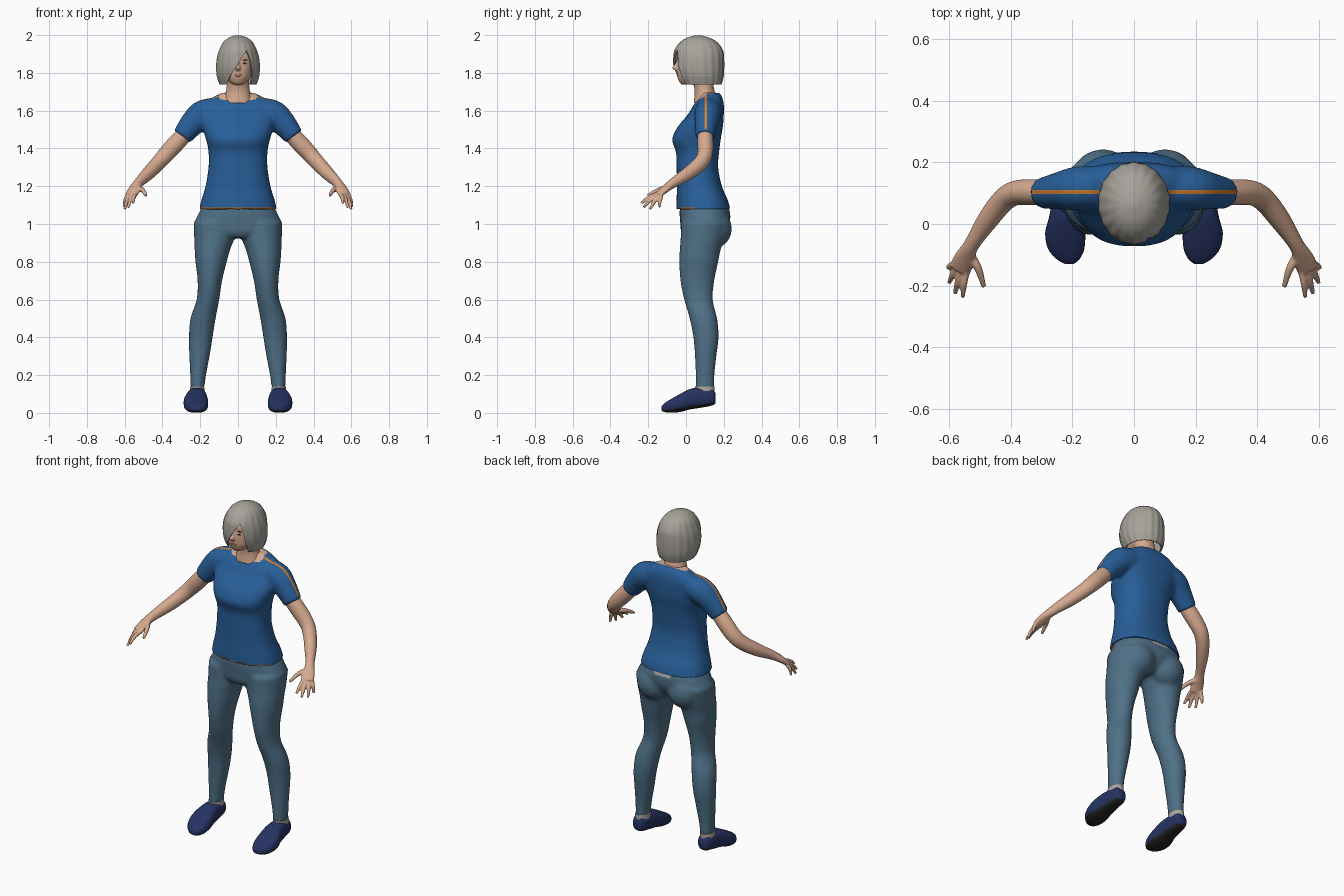
import bpy, bmesh, math
from mathutils import Vector, Matrix

if "Cube" in bpy.data.objects:
    bpy.data.objects.remove(bpy.data.objects["Cube"])


def mat(name, r, g, b):
    m = bpy.data.materials.new(name)
    m.diffuse_color = [(c / 255) ** 2.2 for c in (r, g, b)] + [1]
    m.use_nodes = True
    m.node_tree.nodes["Principled BSDF"].inputs["Base Color"].default_value = m.diffuse_color
    return m


SKIN = mat("skin", 212, 168, 142)
BLUE = mat("shirt blue", 44, 95, 152)
ORANGE = mat("orange trim", 205, 125, 50)
PANTS = mat("slate trousers", 80, 112, 134)
NAVY = mat("navy shoe", 42, 54, 98)
DARK = mat("dark sole", 40, 40, 36)
HAIR = mat("grey hair", 165, 161, 153)
PALE = mat("pale cloth", 172, 165, 158)
BROWN = mat("brow brown", 75, 55, 48)
LIP = mat("lip", 178, 118, 104)


def smooth_rows(rows, k=4):
    """Catmull-Rom interpolation of a table of sections."""
    out, n = [], len(rows)
    for i in range(n - 1):
        p0, p1, p2, p3 = (rows[max(0, min(n - 1, j))] for j in (i - 1, i, i + 1, i + 2))
        for s in range(k):
            t = s / k
            out.append([0.5 * (2 * b + (c - a) * t + (2 * a - 5 * b + 4 * c - d) * t * t
                               + (3 * b - a - 3 * c + d) * t ** 3)
                        for a, b, c, d in zip(p0, p1, p2, p3)])
    return out + [list(rows[-1])]


def loft(bm, rows, axis=None, sx=1, n=28, p=2.0):
    """Closed loft; a row is x, y, z and two radii. No axis: follow the path."""
    rows = smooth_rows(rows)
    pts = [Vector(r[:3]) for r in rows]
    rings = []
    for i, r in enumerate(rows):
        if axis == 'Z':
            u, v = Vector((1, 0, 0)), Vector((0, 1, 0))
        elif axis == 'Y':
            u, v = Vector((1, 0, 0)), Vector((0, 0, 1))
        else:
            t = (pts[min(i + 1, len(pts) - 1)] - pts[max(i - 1, 0)]).normalized()
            u = t.cross(Vector((0, 0, 1))).normalized()
            v = u.cross(t)
        ring = []
        for j in range(n):
            a = 2 * math.pi * j / n
            c, s = math.cos(a), math.sin(a)
            q = (pts[i] + u * r[3] * math.copysign(abs(c) ** (2 / p), c)
                 + v * r[4] * math.copysign(abs(s) ** (2 / p), s))
            ring.append(bm.verts.new((q.x * sx, q.y, q.z)))
        rings.append(ring)
    for a, b in zip(rings, rings[1:]):
        for j in range(n):
            bm.faces.new((a[j], a[(j + 1) % n], b[(j + 1) % n], b[j]))
    bm.faces.new(rings[0])
    bm.faces.new(rings[-1])


def ball(bm, loc, size):
    bmesh.ops.create_uvsphere(bm, u_segments=20, v_segments=12, radius=1,
                              matrix=Matrix.Translation(loc) @ Matrix.Diagonal((*size, 1)))


def make(name, bm, mats, voxel=0, relax=3, cuts=(), rule=None, thick=0):
    """Finish a part: fuse it, cut colour borders, colour faces by rule."""
    bmesh.ops.recalc_face_normals(bm, faces=bm.faces)
    me = bpy.data.meshes.new(name)
    bm.to_mesh(me)
    bm.free()
    ob = bpy.data.objects.new(name, me)
    bpy.context.collection.objects.link(ob)
    if voxel:
        m = ob.modifiers.new("fuse", 'REMESH')
        m.mode, m.voxel_size = 'VOXEL', voxel
        m = ob.modifiers.new("relax", 'SMOOTH')
        m.factor, m.iterations = 0.5, relax
    if thick:
        m = ob.modifiers.new("thickness", 'SOLIDIFY')
        m.thickness, m.offset = thick, -1
    if ob.modifiers:
        me = bpy.data.meshes.new_from_object(
            ob.evaluated_get(bpy.context.evaluated_depsgraph_get()))
        ob.modifiers.clear()
        ob.data = me
    me.materials.clear()
    for m in mats:
        me.materials.append(m)
    bm = bmesh.new()
    bm.from_mesh(me)
    for co, no in cuts:
        bmesh.ops.bisect_plane(bm, geom=bm.verts[:] + bm.edges[:] + bm.faces[:],
                               plane_co=co, plane_no=no, dist=1e-5)
    bm.normal_update()
    for f in bm.faces:
        f.smooth = True
        f.material_index = rule(f.calc_center_median(), f.normal) if rule else 0
    bm.to_mesh(me)
    bm.free()
    me.set_sharp_from_angle(angle=math.radians(50))
    return ob


# Shirt: torso and sleeves fused, with neckline, shoulder stripe and hem
bm = bmesh.new()
loft(bm, [(0, .092, 1.078, .206, .143), (0, .085, 1.13, .193, .135), (0, .071, 1.2, .172, .119),
          (0, .06, 1.3, .156, .11), (0, .061, 1.38, .156, .114), (0, .055, 1.435, .166, .127),
          (0, .06, 1.47, .176, .127), (0, .078, 1.52, .19, .118), (0, .105, 1.58, .2, .095),
          (0, .12, 1.63, .19, .08), (0, .132, 1.67, .135, .06), (0, .13, 1.695, .085, .047)],
     'Z', n=40, p=2.4)
for s in (1, -1):
    loft(bm, [(.12, .12, 1.6, .07, .07), (.19, .115, 1.578, .07, .076), (.245, .107, 1.527, .06, .066),
              (.297, .1, 1.462, .05, .053)], sx=s)
slope = Vector((0, -.05, .12)).normalized()
neck_at = Vector((0, .05, 1.65))


def shirt_rule(c, nrm):
    if (c - neck_at).dot(slope) > 0 and abs(c.x) < .1:
        return 2
    if .097 < c.y < .111 and c.z > 1.49 and abs(c.x) > .11 and nrm.z > .25:
        return 1
    return 1 if c.z < 1.087 and c.y < .05 else 0


make("shirt", bm, [BLUE, ORANGE, SKIN], .01, 3,
     [(neck_at, slope), ((0, .097, 0), (0, 1, 0)), ((0, .111, 0), (0, 1, 0)),
      ((0, 0, 1.087), (0, 0, 1))], shirt_rule)

# Trousers: pelvis, seat and legs fused
bm = bmesh.new()
loft(bm, [(0, .093, 1.11, .18, .122), (0, .1, 1.06, .207, .134), (0, .1, 1.0, .23, .13),
          (0, .09, .955, .2, .115), (0, .085, .925, .12, .09)], 'Z', n=40, p=2.2)
for s in (1, -1):
    ball(bm, (s * .1, .155, .975), (.1, .088, .1))
    loft(bm, [(.122, .1, 1.01, .112, .125), (.126, .088, .92, .106, .117), (.135, .076, .87, .095, .109),
              (.1425, .068, .8, .083, .103), (.149, .06, .7, .065, .09), (.159, .066, .6, .06, .076),
              (.185, .092, .5, .067, .073), (.197, .106, .4, .063, .067), (.204, .104, .3, .054, .057),
              (.211, .101, .2, .042, .05), (.215, .1, .128, .036, .05)], 'Z', sx=s)
make("trousers", bm, [PANTS, PALE], .011, 4,
     [((0, 0, 1.062), (0, 0, 1)), ((.055, 0, 0), (1, 0, 0)), ((-.055, 0, 0), (1, 0, 0))],
     lambda c, n: int(c.z > 1.062 and abs(c.x) < .055 and c.y > .18))

for s, side in ((1, "left"), (-1, "right")):
    # Arm, palm, fingers and thumb
    bm = bmesh.new()
    loft(bm, [(.265, .1, 1.495, .04, .043), (.33, .103, 1.425, .042, .046), (.385, .1, 1.365, .04, .043),
              (.425, .075, 1.32, .038, .04), (.475, .012, 1.268, .034, .036), (.527, -.068, 1.217, .025, .026),
              (.548, -.11, 1.185, .034, .02), (.565, -.148, 1.153, .036, .016)], sx=s)
    tips = [(.555, -.237, 1.11), (.58, -.225, 1.088), (.599, -.19, 1.078), (.603, -.14, 1.088)]
    for i, tip in enumerate(tips):
        base = Vector((.542, -.15, 1.158)).lerp(Vector((.586, -.13, 1.148)), i / 3)
        mid = base.lerp(Vector(tip), .5) + Vector((.003, -.003, .006))
        loft(bm, [(*base, .011, .012), (*mid, .0105, .011), (*tip, .007, .007)], sx=s, n=12)
    loft(bm, [(.535, -.095, 1.19, .016, .016), (.505, -.145, 1.18, .013, .013),
              (.487, -.203, 1.15, .008, .008)], sx=s, n=12)
    make(side + "_arm", bm, [SKIN], .005, 2)

    # Shoe with dark sole, tilted toe-down
    bm = bmesh.new()
    loft(bm, [(.217, .157, .076, .02, .024), (.217, .138, .083, .038, .044), (.218, .07, .08, .048, .054),
              (.22, .02, .072, .056, .054), (.223, -.03, .053, .065, .048), (.22, -.08, .037, .059, .036),
              (.214, -.113, .028, .038, .024), (.21, -.129, .024, .015, .012)], 'Y', sx=s, p=2.6)
    make(side + "_shoe", bm, [NAVY, DARK], rule=lambda c, n: int(n.z < -.55))

    # Sock showing at the ankle
    bm = bmesh.new()
    loft(bm, [(.216, .1, .1, .04, .052), (.216, .1, .14, .037, .052)], 'Z', sx=s)
    make(side + "_sock", bm, [PALE])

# Neck, head and nose
bm = bmesh.new()
loft(bm, [(0, .1, 1.64, .078, .06), (0, .1, 1.69, .066, .054), (0, .094, 1.73, .06, .052),
          (0, .08, 1.79, .058, .055)], 'Z')
loft(bm, [(0, .005, 1.738, .022, .028), (0, .016, 1.75, .044, .05), (0, .03, 1.78, .068, .076),
          (0, .047, 1.82, .08, .095), (0, .056, 1.86, .088, .1), (0, .06, 1.9, .085, .1),
          (0, .06, 1.95, .06, .07)], 'Z', n=36)
loft(bm, [(0, -.042, 1.868, .007, .006), (0, -.048, 1.845, .009, .012), (0, -.053, 1.826, .014, .021),
          (0, -.046, 1.813, .012, .012)], 'Z', n=16)
make("head", bm, [SKIN], .005, 2)

# Eyes, brows and lips
bm = bmesh.new()
for s in (1, -1):
    ball(bm, (s * .033, -.037, 1.85), (.013, .004, .004))
    ball(bm, (s * .035, -.037, 1.869), (.017, .004, .003))
make("eyes_and_brows", bm, [BROWN])
bm = bmesh.new()
ball(bm, (0, -.044, 1.787), (.02, .005, .006))
make("lips", bm, [LIP])

# Bobbed hair: z, radius x, centre y, radius y, left and right edge of the face opening
rows = smooth_rows([(1.999, .012, .065, .012, .003, .003), (1.986, .05, .065, .06, .02, .02),
                    (1.96, .08, .067, .1, .035, .035), (1.92, .1, .067, .127, .045, .046),
                    (1.88, .112, .067, .133, .02, .062), (1.83, .116, .068, .133, -.01, .071),
                    (1.78, .112, .074, .124, -.042, .073), (1.738, .098, .08, .107, -.062, .068)])
bm = bmesh.new()
N, grid = 96, []
for i, (z, rx, cy, ry, xl, xr) in enumerate(rows):
    a0, a1 = math.asin(xr / rx), 2 * math.pi + math.asin(xl / rx)
    ring = []
    for j in range(N + 1):
        a = a0 + (a1 - a0) * j / N
        k = 1 + .012 * min(1, i / 8) * math.cos(18 * a)
        ring.append(bm.verts.new((rx * k * math.sin(a), cy - ry * k * math.cos(a), z)))
    grid.append(ring)
for a, b in zip(grid, grid[1:]):
    for j in range(N):
        bm.faces.new((a[j], a[j + 1], b[j + 1], b[j]))
bm.faces.new(grid[0])
bmesh.ops.remove_doubles(bm, verts=bm.verts, dist=.0002)
make("hair", bm, [HAIR], thick=.008)
